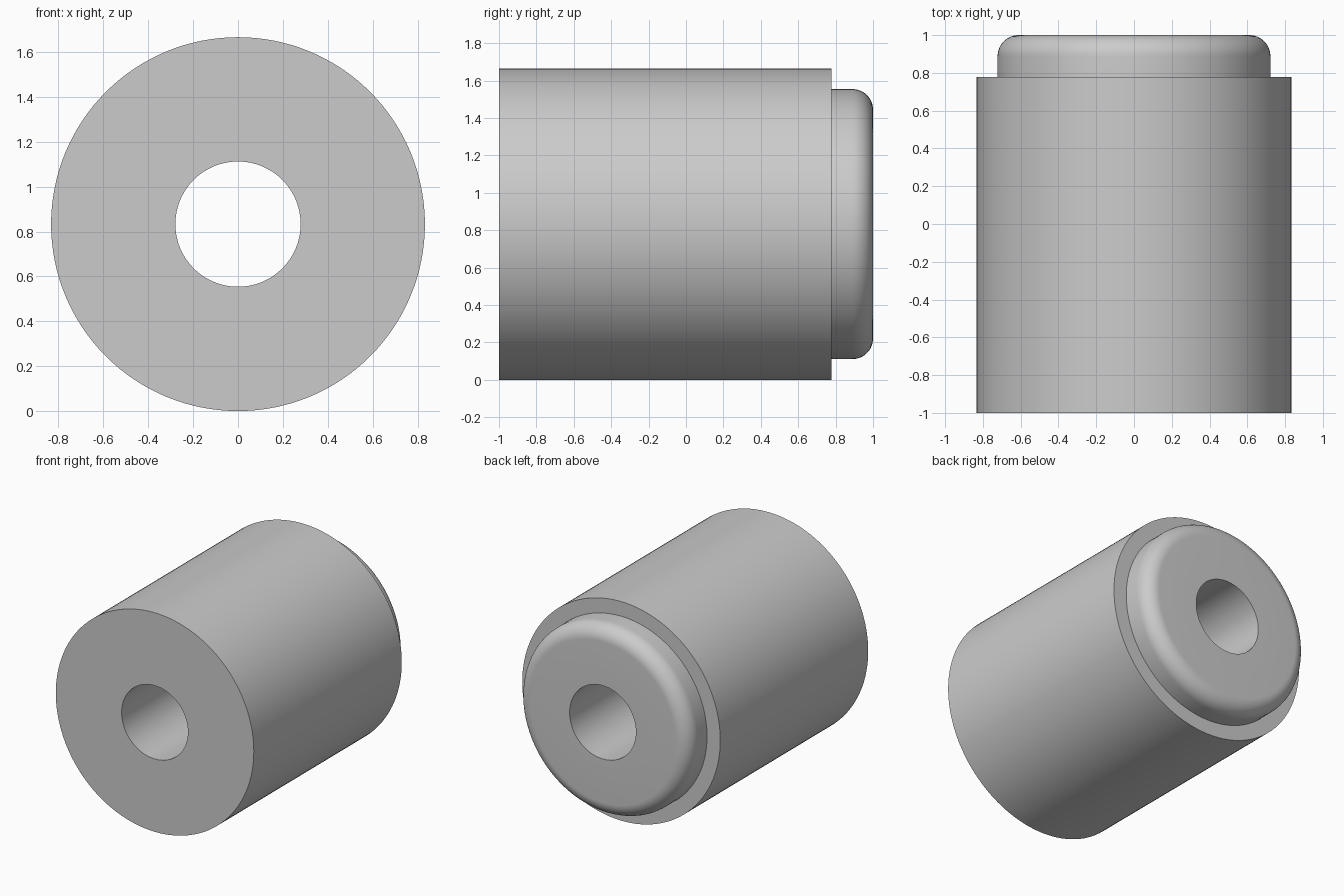
import bpy, bmesh, math
from mathutils import Vector, Matrix

cube = bpy.data.objects.get("Cube")
if cube:
    bpy.data.objects.remove(cube, do_unlink=True)

OUTER, COLLAR, BORE = 0.833, 0.722, 0.279   # radii
FRONT, STEP, BACK = -1.0, 0.778, 1.0        # positions along y
FILLET = 0.111
SIDES = 128

grey = bpy.data.materials.new("plain grey")
grey.use_nodes = True
grey.diffuse_color = (0.6, 0.6, 0.6, 1)
grey.node_tree.nodes["Principled BSDF"].inputs["Base Color"].default_value = (0.6, 0.6, 0.6, 1)


def lathe(name, profile):
    """Turn a closed (radius, y) profile around the y axis."""
    bm = bmesh.new()
    verts = [bm.verts.new((r, y, 0)) for r, y in profile]
    edges = [bm.edges.new((a, b)) for a, b in zip(verts, verts[1:] + verts[:1])]
    bmesh.ops.spin(bm, geom=verts + edges, cent=(0, 0, 0), axis=(0, 1, 0),
                   angle=math.tau, steps=SIDES, use_merge=True)
    bmesh.ops.remove_doubles(bm, verts=bm.verts, dist=1e-5)
    bmesh.ops.recalc_face_normals(bm, faces=bm.faces)
    bmesh.ops.translate(bm, verts=bm.verts, vec=(0, 0, OUTER))
    mesh = bpy.data.meshes.new(name)
    bm.to_mesh(mesh)
    bm.free()
    mesh.materials.append(grey)
    obj = bpy.data.objects.new(name, mesh)
    bpy.context.collection.objects.link(obj)
    bpy.ops.object.select_all(action="DESELECT")
    obj.select_set(True)
    bpy.context.view_layer.objects.active = obj
    bpy.ops.object.shade_smooth_by_angle(angle=math.radians(30))
    return obj


# Rounded rear rim of the collar
rim = []
for i in range(13):
    a = math.pi / 2 * i / 12
    rim.append((COLLAR - FILLET + FILLET * math.cos(a),
                BACK - FILLET + FILLET * math.sin(a)))

# Bored sleeve with a stepped, rounded collar at the back
lathe("bored_sleeve", [(BORE, FRONT), (OUTER, FRONT), (OUTER, STEP), (COLLAR, STEP)]
      + rim + [(BORE, BACK)])
